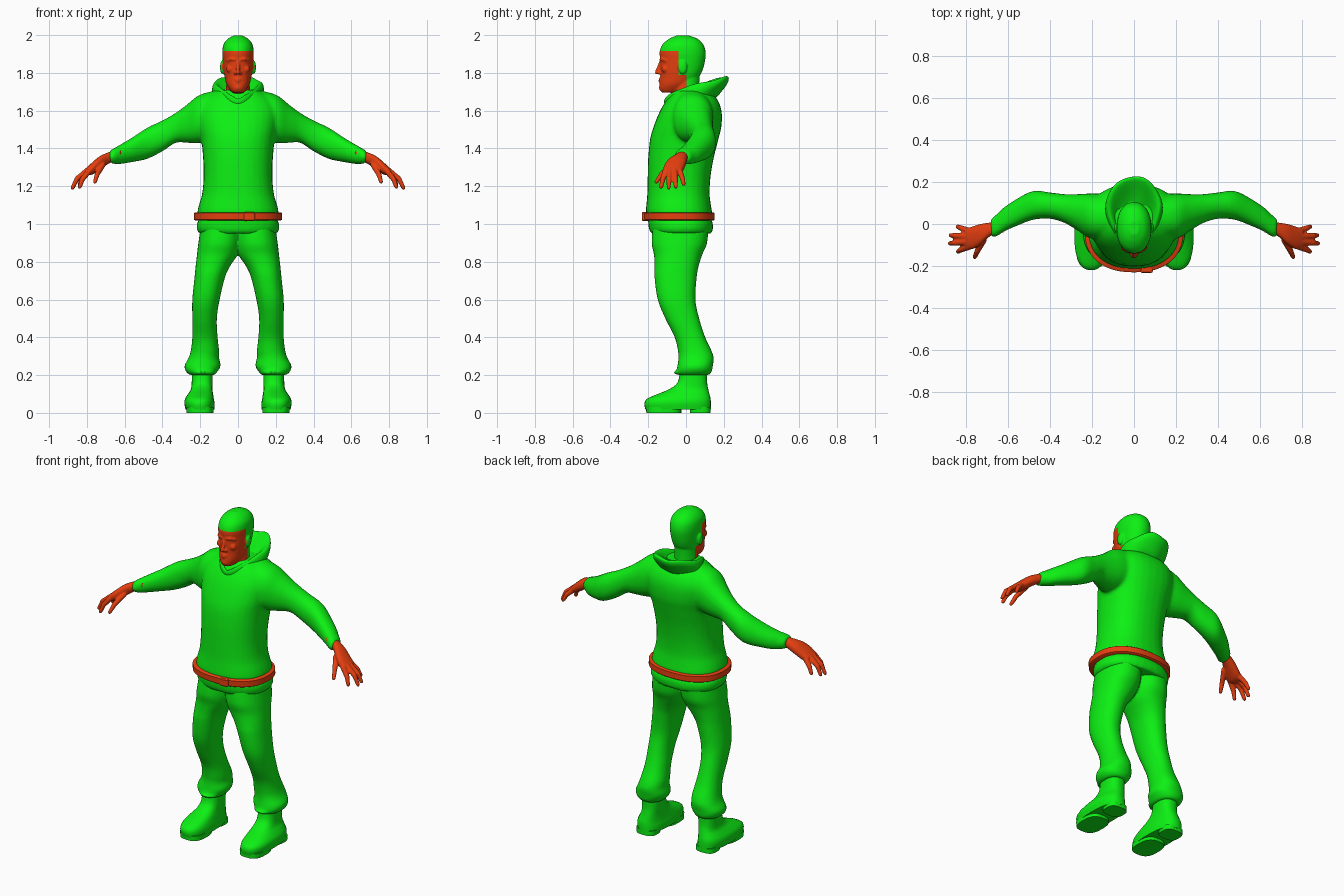
import bpy, bmesh, math
from mathutils import Vector


def material(name, rgb):
    m = bpy.data.materials.new(name)
    m.diffuse_color = (*rgb, 1)
    return m


GREEN = material("green", (0.004, 0.87, 0.007))
RED = material("red", (0.8, 0.05, 0.005))


def skin(bm, rings):
    """Bridge a list of point rings into a closed, capped surface."""
    vs = [[bm.verts.new(p) for p in r] for r in rings]
    n = len(vs[0])
    for a, b in zip(vs, vs[1:]):
        for i in range(n):
            bm.faces.new((a[i], a[(i + 1) % n], b[(i + 1) % n], b[i]))
    bm.faces.new(vs[0][::-1])
    bm.faces.new(vs[-1])


def spline(rows, steps=4):
    out = []
    for i in range(len(rows) - 1):
        p = [rows[max(i - 1, 0)], rows[i], rows[i + 1], rows[min(i + 2, len(rows) - 1)]]
        for k in range(steps):
            t = k / steps
            out.append([0.5 * (2 * b + (c - a) * t + (2 * a - 5 * b + 4 * c - d) * t * t
                               + (3 * b - a - 3 * c + d) * t ** 3) for a, b, c, d in zip(*p)])
    return out + [list(rows[-1])]


def loft(bm, rows, axis="z", side=1, power=2.0, n=32, steps=4):
    """Sections (pos, lo, hi, front, back) stacked along z, or along x with lo/hi as heights."""
    rings = []
    for t, a0, a1, b0, b1 in spline(rows, steps):
        ring = []
        for i in range(n):
            w = 2 * math.pi * i / n
            c, s = [math.copysign(abs(f) ** (2 / power), f) for f in (math.cos(w), math.sin(w))]
            a = (a0 + a1) / 2 + c * (a1 - a0) / 2
            b = (b0 + b1) / 2 + s * (b1 - b0) / 2
            ring.append((side * a, b, t) if axis == "z" else (side * t, b, a))
        rings.append(ring)
    skin(bm, rings)


def tube(bm, pts, side=1, n=10):
    """Round-ended tube through (x, y, z, radius) points."""
    pts = [(Vector((side * p[0], p[1], p[2])), p[3]) for p in pts]
    d0 = (pts[0][0] - pts[1][0]).normalized()
    d1 = (pts[-1][0] - pts[-2][0]).normalized()
    r0, r1 = pts[0][1], pts[-1][1]
    pts = [(pts[0][0] + d0 * r0 * .8, r0 * .5)] + pts + [(pts[-1][0] + d1 * r1 * .8, r1 * .5)]
    rings = []
    for i, (p, r) in enumerate(pts):
        d = (pts[min(i + 1, len(pts) - 1)][0] - pts[max(i - 1, 0)][0]).normalized()
        u = d.cross(Vector((0, 1, 0))).normalized()
        v = d.cross(u)
        rings.append([p + r * (math.cos(w) * u + math.sin(w) * v)
                      for w in (2 * math.pi * k / n for k in range(n))])
    skin(bm, rings)


def ball(bm, c, r):
    vs = bmesh.ops.create_uvsphere(bm, u_segments=16, v_segments=10, radius=1)["verts"]
    for v in vs:
        v.co = Vector([c[i] + v.co[i] * r[i] for i in range(3)])


def finish(bm, name, mat, voxel=0, smooth=3, subsurf=0):
    bmesh.ops.recalc_face_normals(bm, faces=bm.faces[:])
    me = bpy.data.meshes.new(name)
    bm.to_mesh(me)
    bm.free()
    me.materials.append(mat)
    ob = bpy.data.objects.new(name, me)
    bpy.context.collection.objects.link(ob)
    if voxel:
        m = ob.modifiers.new("Fuse", "REMESH")
        m.mode, m.voxel_size, m.use_smooth_shade = "VOXEL", voxel, True
        m = ob.modifiers.new("Soften", "SMOOTH")
        m.factor, m.iterations = 0.5, smooth
    if subsurf:
        ob.modifiers.new("Round", "SUBSURF").levels = subsurf
    bpy.ops.object.select_all(action="DESELECT")
    bpy.context.view_layer.objects.active = ob
    ob.select_set(True)
    if voxel or subsurf:
        me.shade_smooth()
    else:
        bpy.ops.object.shade_smooth_by_angle(angle=math.radians(40))
    return ob


def sym(*rows):
    return [(z, -w, w, f, b) for z, w, f, b in rows]


# Sweater: torso and both sleeves fused together
bm = bmesh.new()
loft(bm, sym((.95, .205, -.185, .135), (.97, .218, -.195, .142), (1.005, .218, -.2, .142),
             (1.02, .207, -.2, .133), (1.06, .215, -.212, .138), (1.10, .207, -.21, .132),
             (1.16, .19, -.205, .125), (1.25, .182, -.203, .13), (1.35, .185, -.2, .147),
             (1.45, .195, -.19, .172), (1.52, .21, -.17, .188), (1.60, .215, -.137, .188),
             (1.66, .185, -.1, .165), (1.71, .11, -.06, .12)), power=2.3)
for s in (1, -1):
    loft(bm, [(.08, 1.46, 1.715, -.07, .14), (.2, 1.43, 1.685, -.07, .145), (.27, 1.43, 1.632, -.03, .142),
              (.33, 1.43, 1.588, .005, .142), (.40, 1.385, 1.548, .025, .15), (.48, 1.345, 1.51, .02, .157),
              (.56, 1.328, 1.458, -.01, .118), (.62, 1.318, 1.422, -.037, .078),
              (.655, 1.318, 1.402, -.06, .045), (.68, 1.325, 1.388, -.06, .025)], "x", s, 2.2)
finish(bm, "sweater", GREEN, .01, 4)

# Trousers: two legs fused at the crotch, bunched above the boots
bm = bmesh.new()
for s in (1, -1):
    loft(bm, [(1.0, -.02, .195, -.175, .12), (.9, -.015, .21, -.182, .112), (.84, .0, .217, -.17, .087),
              (.78, .04, .224, -.167, .068), (.72, .068, .23, -.167, .057), (.6, .097, .242, -.15, .05),
              (.5, .112, .242, -.11, .07), (.4, .108, .242, -.06, .102), (.33, .1, .25, -.043, .135),
              (.29, .1, .262, -.04, .147), (.25, .092, .283, -.045, .142), (.22, .108, .276, -.05, .137),
              (.2, .125, .255, -.04, .122)], "z", s, 2.2)
    # cuff lip
    loft(bm, [(.205, .12, .25, -.055, .12), (.213, .115, .255, -.07, .125),
              (.222, .125, .25, -.05, .12)], "z", s)
finish(bm, "trousers", GREEN, .009, 3)

# Boots with separate front sole and heel
bm = bmesh.new()
for s in (1, -1):
    loft(bm, [(.018, .125, .278, -.215, .132), (.05, .124, .284, -.22, .132), (.075, .128, .28, -.205, .13),
              (.1, .132, .265, -.15, .124), (.125, .135, .25, -.09, .118), (.16, .135, .245, -.045, .112),
              (.23, .135, .245, -.03, .112)], "z", s, 2.5)
    loft(bm, [(0, .13, .272, -.21, -.025), (.03, .13, .274, -.212, -.025)], "z", s, 2.8, steps=1)
    loft(bm, [(0, .14, .262, .02, .13), (.03, .14, .264, .02, .13)], "z", s, 3.0, steps=1)
finish(bm, "boots", GREEN)

# Belt and buckle
bm = bmesh.new()
loft(bm, sym((1.018, .226, -.222, .145), (1.023, .234, -.228, .151), (1.057, .234, -.23, .151),
             (1.062, .226, -.224, .145)), power=2.3, n=48, steps=1)
finish(bm, "belt", RED)
bm = bmesh.new()
loft(bm, [(1.017, .035, .085, -.229, -.2), (1.022, .03, .09, -.234, -.2), (1.058, .03, .09, -.234, -.2),
          (1.063, .035, .085, -.229, -.2)], power=4, steps=1)
finish(bm, "belt_buckle", RED)

# Hands: palm, four fingers and thumb
for s, label in ((1, "left_hand"), (-1, "right_hand")):
    bm = bmesh.new()
    loft(bm, [(.62, 1.35, 1.40, -.04, .02), (.68, 1.322, 1.382, -.055, .008), (.73, 1.288, 1.36, -.098, .0),
              (.77, 1.262, 1.328, -.12, -.012), (.805, 1.258, 1.295, -.115, -.025)], "x", s, 2.3, 20)
    for a, b, c in (((.785, -.108, 1.285), (.825, -.123, 1.235), (.838, -.132, 1.195)),
                    ((.795, -.085, 1.285), (.852, -.09, 1.24), (.877, -.092, 1.19)),
                    ((.795, -.06, 1.285), (.852, -.056, 1.24), (.873, -.054, 1.195)),
                    ((.78, -.035, 1.285), (.822, -.02, 1.245), (.84, -.012, 1.21)),
                    ((.715, -.075, 1.315), (.745, -.128, 1.265), (.758, -.158, 1.222))):
        tube(bm, [(*a, .016), (*b, .014), (*c, .0105)], s)
    finish(bm, label, RED, .005, 2)

# Head: neck, skull, facial features and ears, fused
bm = bmesh.new()
loft(bm, sym((1.60, .075, -.09, .08), (1.68, .066, -.075, .07), (1.74, .062, -.07, .07),
             (1.82, .06, -.06, .075)))
loft(bm, sym((1.695, .028, -.125, -.05), (1.71, .043, -.139, -.01), (1.74, .061, -.14, .03),
             (1.78, .071, -.136, .07), (1.82, .077, -.137, .09), (1.87, .081, -.137, .102),
             (1.91, .083, -.14, .104), (1.95, .077, -.125, .092), (1.98, .055, -.09, .062),
             (1.998, .022, -.05, .015)), power=2.15)
tube(bm, [(0, -.132, 1.86, .009), (0, -.146, 1.825, .010), (0, -.154, 1.802, .012)])     # nose
tube(bm, [(0, -.137, 1.762, .009), (0, -.137, 1.755, .009)])
for s in (1, -1):
    ball(bm, (s * .013, -.141, 1.799), (.009, .012, .008))
    tube(bm, [(.012, -.134, 1.87, .008), (.035, -.129, 1.874, .009), (.055, -.107, 1.866, .008)], s)  # brow
    tube(bm, [(0, -.137, 1.768, .007), (.012, -.134, 1.766, .007), (.022, -.13, 1.762, .004)], s)  # lips
    ball(bm, (s * .043, -.11, 1.82), (.02, .02, .02))                                     # cheek
    ball(bm, (s * .084, -.018, 1.83), (.011, .024, .036))                                # ear
ball(bm, (0, -.128, 1.722), (.022, .016, .016))                                          # chin
head = finish(bm, "head", GREEN, .005, 3)

# Split the head cleanly into face and hair colours
bm = bmesh.new()
bm.from_object(head, bpy.context.evaluated_depsgraph_get())
for co, no in (((0, 0, 1.915), (0, 0, 1)), ((0, 0, 1.79), (0, 0, 1)),
               ((0, -.04, 0), (0, 1, 0)), ((0, .002, 0), (0, 1, 0))):
    bmesh.ops.bisect_plane(bm, geom=bm.verts[:] + bm.edges[:] + bm.faces[:], plane_co=co, plane_no=no)
for f in bm.faces:
    c = f.calc_center_median()
    f.material_index = int(c.z < 1.915 and c.y < (-.04 if c.z > 1.79 else .002))
    f.smooth = True
head.modifiers.clear()
bm.to_mesh(head.data)
bm.free()
head.data.materials.append(RED)

# Hood: collar that rises and spreads behind the neck
bm = bmesh.new()
rings = []
for w, y0, y1, z0, rise, e in ((.12, -.10, .15, 1.60, .05, 1), (.14, -.116, .19, 1.635, .07, .7),
                               (.145, -.118, .226, 1.648, .1, .6), (.135, -.115, .232, 1.66, .122, .55),
                               (.115, -.105, .212, 1.662, .118, .55), (.09, -.095, .15, 1.65, .085, .6),
                               (.07, -.08, .08, 1.63, .07, 1)):
    ring = []
    for k in range(36):
        a = 2 * math.pi * k / 36
        b = (1 - math.cos(a)) / 2
        fold = .007 * math.sin(5 * a + .6) * b
        ring.append((w * math.sin(a) * (.72 + .28 * min(1, 1.6 * b)), y0 + (y1 - y0) * b + fold * .5,
                     z0 + rise * b ** e + fold))
    rings.append(ring)
skin(bm, rings)
finish(bm, "hood", GREEN, subsurf=2)
